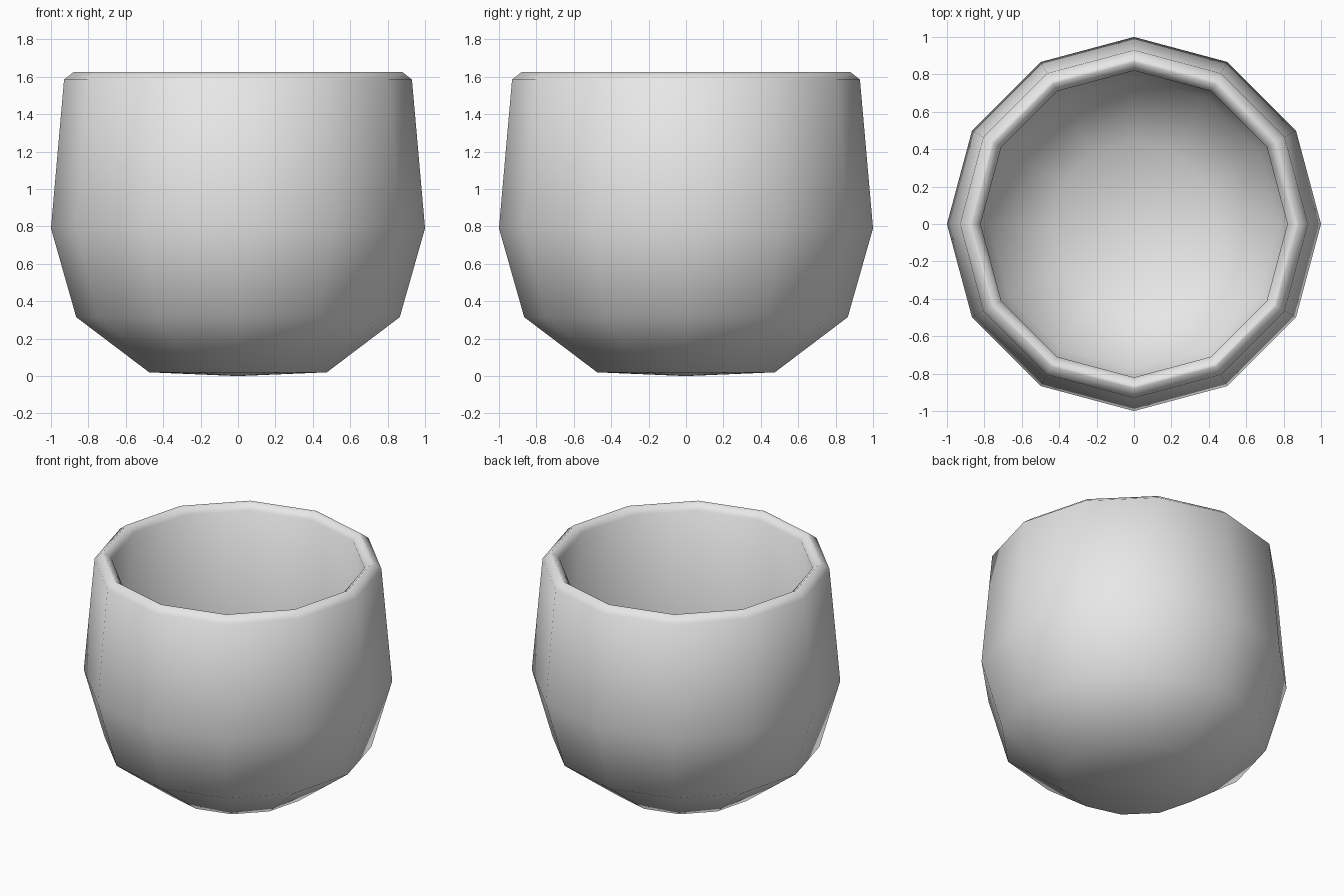
import bpy, bmesh, math
from mathutils import Matrix

cube = bpy.data.objects.get("Cube")
if cube:
    bpy.data.objects.remove(cube, do_unlink=True)

SIDES = 12

grey = bpy.data.materials.new("light_grey")
grey.use_nodes = True
colour = (0.8, 0.8, 0.8, 1)
grey.diffuse_color = colour
grey.node_tree.nodes["Principled BSDF"].inputs["Base Color"].default_value = colour

# Cross-section as (radius, height): outside, rounded rim, then inside
outside = [(0, 0), (0.475, 0.02), (0.865, 0.315), (1, 0.79), (0.93, 1.585)]
rim = [(0.88, 1.625), (0.865, 1.625)]
inside = [(0.82, 1.585), (0.89, 0.8), (0.775, 0.385), (0.435, 0.13), (0, 0.11)]
profile = outside + rim + inside

# Spin the section into a twelve-sided bowl
bm = bmesh.new()
verts = [bm.verts.new((r, 0, z)) for r, z in profile]
edges = [bm.edges.new(pair) for pair in zip(verts, verts[1:])]
bmesh.ops.spin(bm, geom=verts + edges, cent=(0, 0, 0), axis=(0, 0, 1),
               angle=math.tau, steps=SIDES, use_merge=False)
bmesh.ops.remove_doubles(bm, verts=bm.verts, dist=0.001)
bmesh.ops.recalc_face_normals(bm, faces=bm.faces)
for face in bm.faces:
    face.smooth = True

mesh = bpy.data.meshes.new("cup_bowl")
bm.to_mesh(mesh)
bm.free()
mesh.materials.append(grey)
bowl = bpy.data.objects.new("cup_bowl", mesh)
bpy.context.collection.objects.link(bowl)
